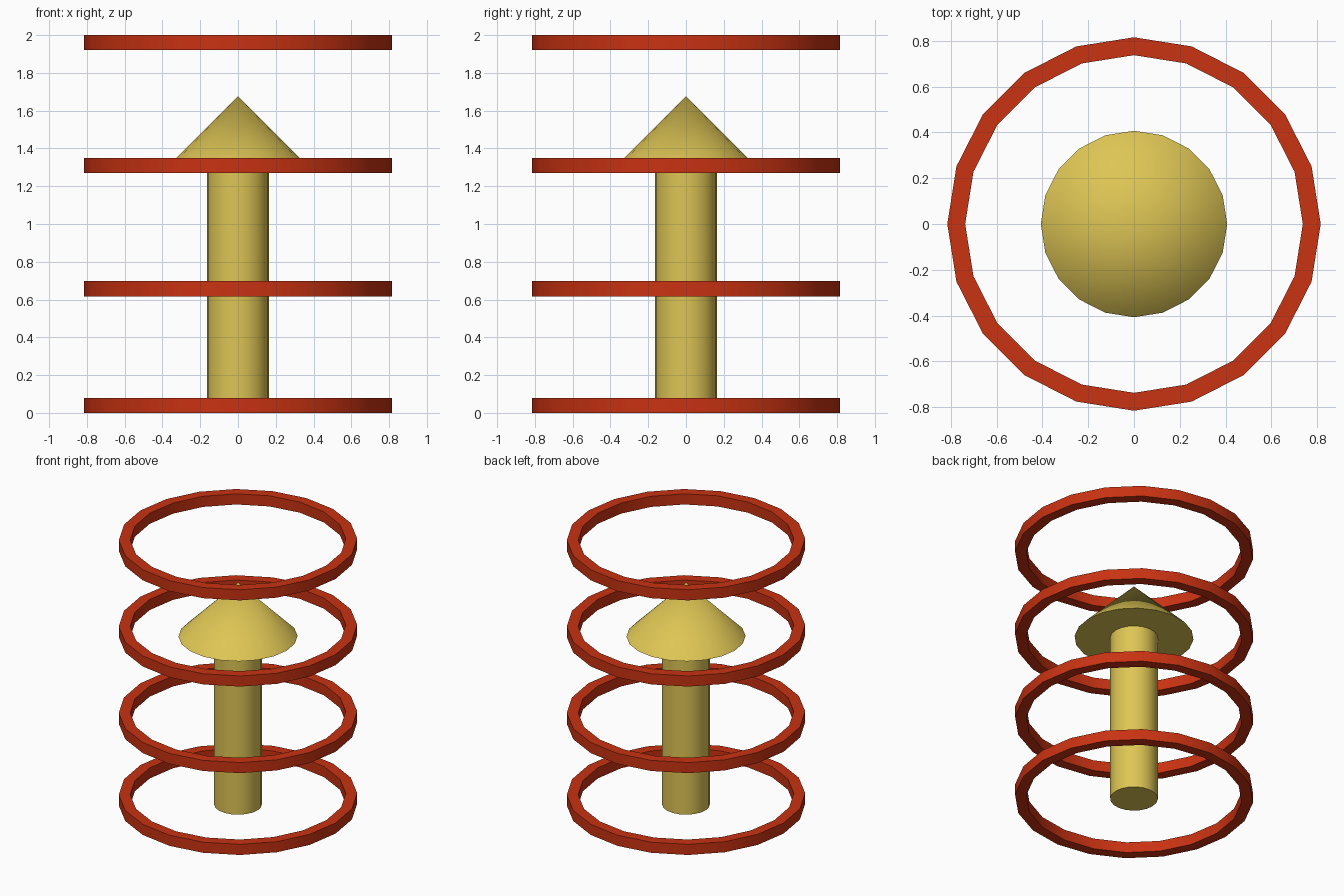
import bpy, bmesh, math

if "Cube" in bpy.data.objects:
    bpy.data.objects.remove(bpy.data.objects["Cube"])

SIDES = 20


def material(name, color):
    m = bpy.data.materials.new(name)
    m.diffuse_color = color
    m.use_nodes = True
    m.node_tree.nodes["Principled BSDF"].inputs["Base Color"].default_value = m.diffuse_color
    return m


red = material("red", (0.58, 0.032, 0.006, 1))
gold = material("gold", (0.73, 0.56, 0.09, 1))


def lathe(name, profile, mat, closed=False):
    """Spin an (r, z) profile around z, with a vertex on the +x axis."""
    bm = bmesh.new()
    pts = [bm.verts.new((r, 0, z)) for r, z in profile]
    edges = [bm.edges.new(p) for p in zip(pts, pts[1:])]
    if closed:
        edges.append(bm.edges.new((pts[-1], pts[0])))
    bmesh.ops.spin(bm, geom=pts + edges, cent=(0, 0, 0), axis=(0, 0, 1),
                   angle=math.tau, steps=SIDES, use_merge=False)
    bmesh.ops.remove_doubles(bm, verts=bm.verts, dist=1e-4)
    # close the flat underside of solid parts
    rims = [e for e in bm.edges if e.is_boundary]
    if rims:
        bmesh.ops.holes_fill(bm, edges=rims, sides=0)
    bmesh.ops.recalc_face_normals(bm, faces=bm.faces)
    mesh = bpy.data.meshes.new(name)
    bm.to_mesh(mesh)
    bm.free()
    mesh.materials.append(mat)
    obj = bpy.data.objects.new(name, mesh)
    bpy.context.collection.objects.link(obj)
    bpy.ops.object.select_all(action='DESELECT')
    obj.select_set(True)
    bpy.context.view_layer.objects.active = obj
    bpy.ops.object.shade_smooth_by_angle(angle=math.radians(30))
    return obj


# Stacked hoops
for i, z in enumerate((0, 0.617, 1.27, 1.92)):
    lathe(f"hoop_{i + 1}", [(0.737, z), (0.815, z), (0.815, z + 0.08), (0.737, z + 0.08)],
          red, closed=True)

# Central arrow: round shaft and cone head
lathe("arrow_shaft", [(0.163, 0), (0.163, 1.27), (0, 1.27)], gold)
lathe("arrow_head", [(0.407, 1.27), (0, 1.675)], gold)
